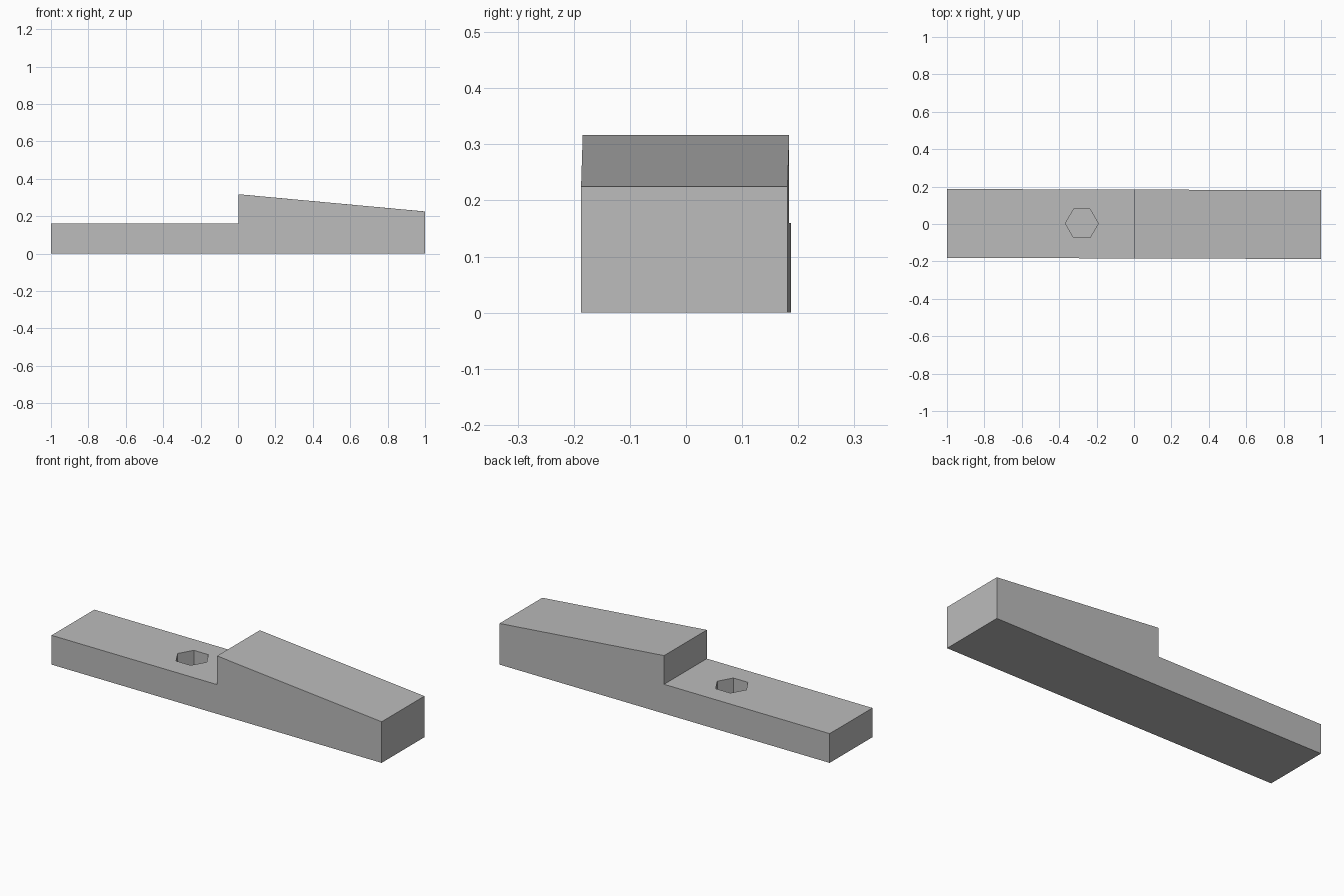
import bpy
import bmesh
import math

default = bpy.data.objects.get("Cube")
if default:
    bpy.data.objects.remove(default, do_unlink=True)

WIDTH = 0.368
SKEW = -0.003       # slight turn about z
DECK = 0.16         # height of the low half
POCKET_DEPTH = 0.12

# Colour
grey = bpy.data.materials.new("plain_grey")
grey.use_nodes = True
colour = (0.5, 0.5, 0.5, 1)
grey.diffuse_color = colour
grey.node_tree.nodes["Principled BSDF"].inputs["Base Color"].default_value = colour


def make_object(name, bm):
    bmesh.ops.recalc_face_normals(bm, faces=bm.faces)
    mesh = bpy.data.meshes.new(name)
    bm.to_mesh(mesh)
    bm.free()
    mesh.materials.append(grey)
    obj = bpy.data.objects.new(name, mesh)
    bpy.context.collection.objects.link(obj)
    return obj


# Stepped wedge: side profile extruded across the width
profile = [(-1, 0), (1, 0), (1, 0.225), (0.003, 0.317), (0.003, DECK), (-1, DECK)]
bm = bmesh.new()
side = bm.faces.new([bm.verts.new((x, -WIDTH / 2, z)) for x, z in profile])
extruded = bmesh.ops.extrude_face_region(bm, geom=[side])["geom"]
bmesh.ops.translate(bm, vec=(0, WIDTH, 0),
                    verts=[v for v in extruded if isinstance(v, bmesh.types.BMVert)])
body = make_object("stepped_wedge", bm)

# Hexagonal blind pockets in the low deck
for x in (-0.647, -0.279):
    bm = bmesh.new()
    bmesh.ops.create_cone(bm, cap_ends=True, segments=6, radius1=0.088,
                          radius2=0.088, depth=2 * POCKET_DEPTH)
    # turn the corners to point along x
    corner = next(iter(bm.verts)).co
    turn = -math.atan2(corner.y, corner.x)
    for v in bm.verts:
        a = math.atan2(v.co.y, v.co.x) + turn
        v.co = (0.088 * math.cos(a) + x, 0.088 * math.sin(a) + 0.002, v.co.z + DECK)
    cutter = make_object("pocket_cutter", bm)
    cutter.hide_render = True
    cutter.hide_viewport = False
    cut = body.modifiers.new("pocket", 'BOOLEAN')
    cut.operation = 'DIFFERENCE'
    cut.solver = 'EXACT'
    cut.object = cutter

# Bake the cuts and drop the cutters
bpy.context.view_layer.update()
graph = bpy.context.evaluated_depsgraph_get()
baked = bpy.data.meshes.new_from_object(body.evaluated_get(graph))
cutters = [m.object for m in body.modifiers]
body.modifiers.clear()
body.data = baked
for cutter in cutters:
    bpy.data.objects.remove(cutter, do_unlink=True)
body.rotation_euler.z = SKEW
